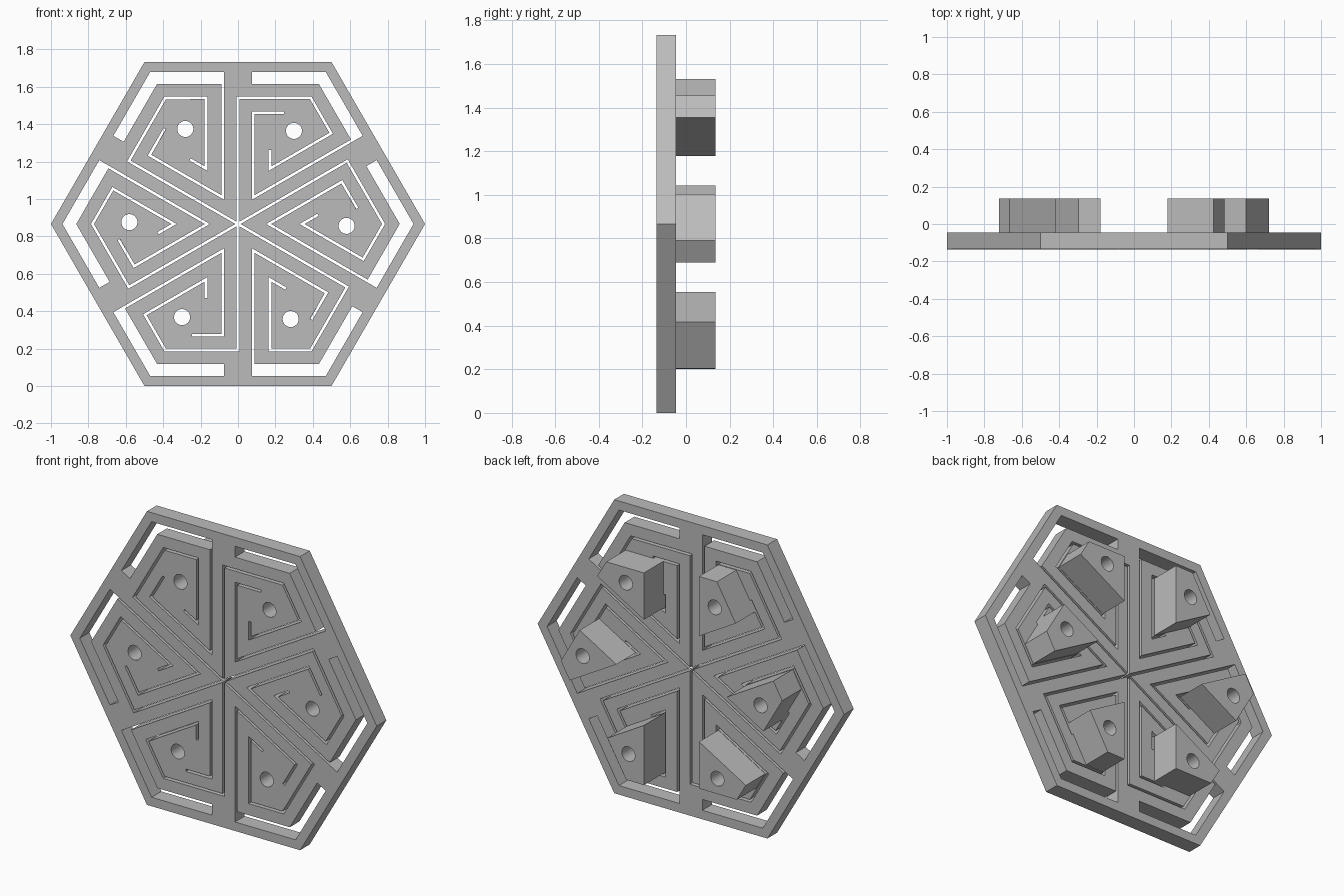
import bpy, bmesh
from math import cos, sin, pi, sqrt
from mathutils import Vector, Matrix

cube = bpy.data.objects.get("Cube")
if cube:
    bpy.data.objects.remove(cube, do_unlink=True)

grey = bpy.data.materials.new("matte_grey")
grey.use_nodes = True
colour = (0.5, 0.5, 0.5, 1)
grey.diffuse_color = colour
grey.node_tree.nodes["Principled BSDF"].inputs["Base Color"].default_value = colour

CENTRE_Z = sqrt(3) / 2
H = 0.007  # half width of a thin slot


def turn(points, k):
    """Rotate points by k sixths of a turn."""
    rot = Matrix.Rotation(k * pi / 3, 2)
    return [rot @ Vector(p) for p in points]


def ring(radius, sides, centre=(0, 0)):
    return [Vector((centre[0] + radius * cos(2 * pi * i / sides),
                    centre[1] + radius * sin(2 * pi * i / sides))) for i in range(sides)]


def spoke(along, off):
    """Point measured along and away from the lower spoke of a sector."""
    c, s = cos(pi / 6), sin(pi / 6)
    return Vector((along * c - off * s, along * s + off * c))


def side(path, d):
    """Mitred offset of an open path, to its left for positive d."""
    out = []
    for i, p in enumerate(path):
        dirs = []
        if i > 0:
            dirs.append((p - path[i - 1]).normalized())
        if i < len(path) - 1:
            dirs.append((path[i + 1] - p).normalized())
        normals = [Vector((-v.y, v.x)) for v in dirs]
        m = sum(normals, Vector((0, 0))).normalized()
        out.append(p + m * (d / m.dot(normals[0])))
    return out


def extruded(name, loops, y0, y1):
    """Solid from an outline with holes, standing upright between two depths."""
    curve = bpy.data.curves.new(name, "CURVE")
    curve.dimensions, curve.fill_mode = "2D", "BOTH"
    curve.extrude = (y1 - y0) / 2
    for loop in loops:
        spline = curve.splines.new("POLY")
        spline.points.add(len(loop) - 1)
        for pt, p in zip(spline.points, loop):
            pt.co = (p[0], p[1], 0, 1)
        spline.use_cyclic_u = True
    temp = bpy.data.objects.new(name + "_outline", curve)
    bpy.context.collection.objects.link(temp)
    graph = bpy.context.evaluated_depsgraph_get()
    mesh = bpy.data.meshes.new_from_object(temp.evaluated_get(graph))
    bpy.data.objects.remove(temp, do_unlink=True)
    mesh.transform(Matrix.Translation((0, (y0 + y1) / 2, CENTRE_Z)) @ Matrix.Rotation(pi / 2, 4, "X"))
    bm = bmesh.new()
    bm.from_mesh(mesh)
    bmesh.ops.remove_doubles(bm, verts=bm.verts, dist=0.0001)
    bmesh.ops.recalc_face_normals(bm, faces=bm.faces)
    for f in bm.faces:
        f.smooth = False
    bm.to_mesh(mesh)
    bm.free()
    mesh.name = name
    mesh.materials.clear()
    mesh.materials.append(grey)
    ob = bpy.data.objects.new(name, mesh)
    bpy.context.collection.objects.link(ob)
    return ob


# Inner spiral slot: up the spoke, round the sector and back inside
arm = [Vector(p) for p in ((0, 0), (0, 0.674), (0.389, 0.674))]
arm += [spoke(0.674, 0.171), Vector((0.171, 0.296)), Vector((0.171, 0.395))]
left, right = side(arm, H), side(arm, -H)
# the six arms join in the middle as one star-shaped opening
arm_loop = left[1:] + right[:0:-1] + [spoke(H * sqrt(3), H)]
star = [p for k in range(0, -6, -1) for p in turn(arm_loop, k)]

# Outer slot: wide along the rim, thin where it folds back inside
near, far = 0.082 - H, 0.082 + H
rim_slot = [
    (near, 0.749), (near, 0.813), (0.469, 0.813), spoke(0.813, near),
    (near, near * sqrt(3)), (near, 0.594 + H), (0.246, 0.594 + H),
    (0.246, 0.594 - H), (far, 0.594 - H), (far, far * sqrt(3)),
    spoke(0.749, far), (0.432, 0.749)]

hole = ring(0.043, 32, (0.299, 0.498))

# Hexagonal plate with all its slots and holes
loops = [ring(1, 6), star]
for k in range(6):
    loops += [turn(rim_slot, k), turn(hole, k)]
extruded("hexagon_plate", loops, -0.135, -0.045)

# Drilled block behind each sector
block = [(0.18, 0.18 * sqrt(3)), spoke(0.664, 0.18), (0.426, 0.588), (0.18, 0.588)]
for k in range(6):
    extruded(f"rear_block_{k + 1}", [turn(block, k), turn(hole, k)], -0.045, 0.135)
